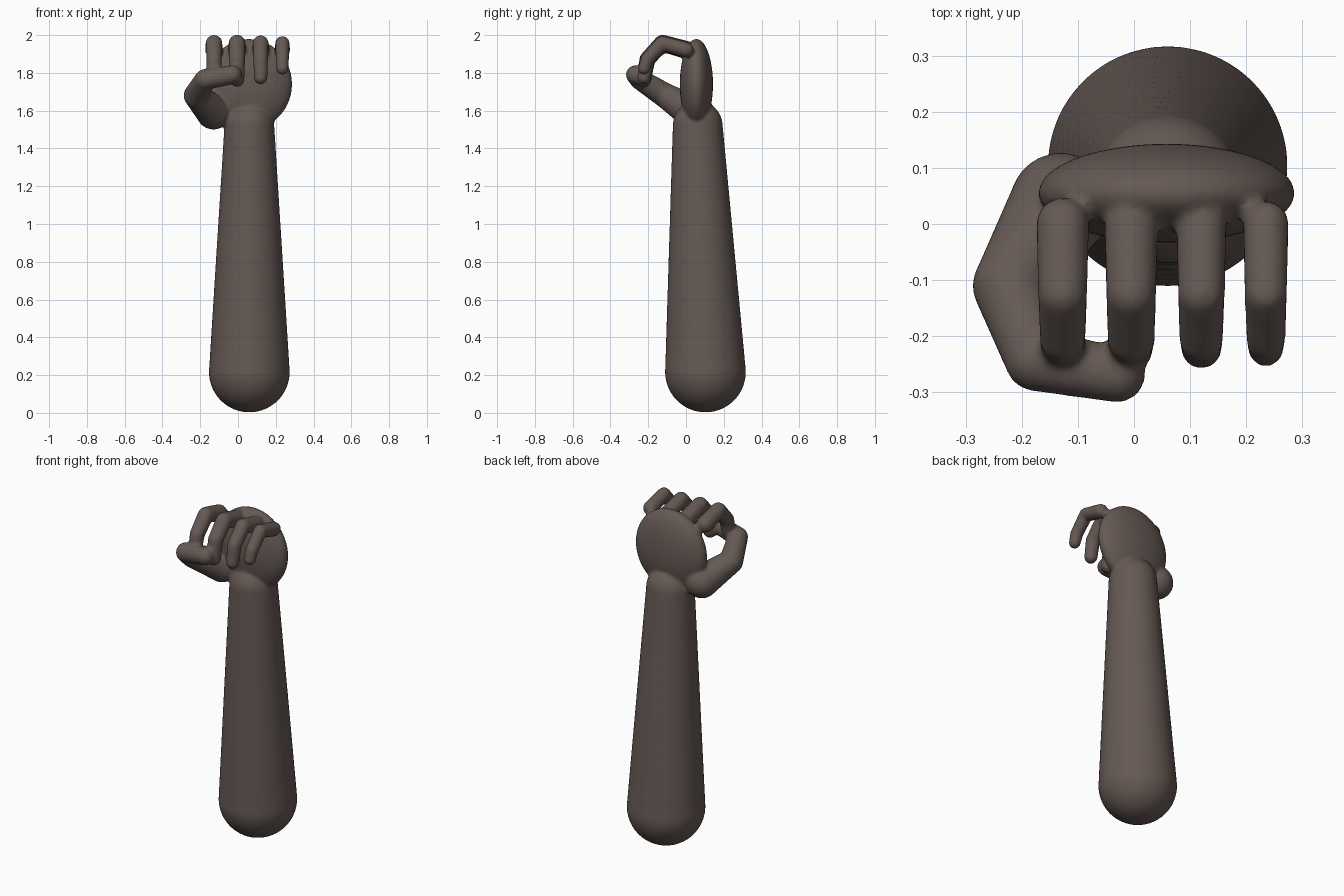
import bpy, bmesh
from mathutils import Vector, Matrix

if "Cube" in bpy.data.objects:
    bpy.data.objects.remove(bpy.data.objects["Cube"])

bm = bmesh.new()


def ball(center, radii):
    m = Matrix.Translation(center) @ Matrix.Diagonal((*radii, 1))
    bmesh.ops.create_uvsphere(bm, u_segments=48, v_segments=32, radius=1, matrix=m)


def limb(joints):
    """Chain of tapered segments with a ball at every joint: (x, y, z, radius)."""
    for x, y, z, r in joints:
        ball((x, y, z), (r, r, r))
    for a, b in zip(joints, joints[1:]):
        p, q = Vector(a[:3]), Vector(b[:3])
        d = q - p
        rot = Vector((0, 0, 1)).rotation_difference(d).to_matrix().to_4x4()
        bmesh.ops.create_cone(bm, cap_ends=True, segments=48, radius1=a[3], radius2=b[3],
                              depth=d.length, matrix=Matrix.Translation((p + q) / 2) @ rot)


# forearm with rounded elbow end and wrist
limb([(0.06, 0.103, 0.217, 0.214), (0.06, 0.062, 1.52, 0.132)])

# flattened palm
ball((0.058, 0.055, 1.74), (0.229, 0.088, 0.24))

# thumb, curling round to meet the fingers
limb([(-0.13, 0.035, 1.592, 0.092), (-0.222, -0.11, 1.68, 0.066),
      (-0.175, -0.243, 1.765, 0.055), (-0.03, -0.268, 1.79, 0.05)])

# four curled fingers: x, tip height, radius
for x, tip, r in [(-0.127, 1.80, 0.044), (-0.005, 1.765, 0.045),
                  (0.12, 1.775, 0.042), (0.235, 1.822, 0.038)]:
    limb([(x, 0.0, 1.922, r + 0.003), (x, -0.125, 1.957, r),
          (x, -0.205, 1.872, r - 0.003), (x, -0.222, tip, r - 0.006)])

mesh = bpy.data.meshes.new("hand_and_forearm")
bm.to_mesh(mesh)
bm.free()
arm = bpy.data.objects.new("hand_and_forearm", mesh)
bpy.context.collection.objects.link(arm)

# fuse the parts into one softly blended skin
remesh = arm.modifiers.new("fuse", 'REMESH')
remesh.mode = 'VOXEL'
remesh.voxel_size = 0.009
remesh.use_smooth_shade = True
soften = arm.modifiers.new("soften", 'SMOOTH')
soften.factor = 0.5
soften.iterations = 5

mat = bpy.data.materials.new("brown_skin")
mat.diffuse_color = (0.13, 0.10, 0.088, 1)
mat.use_nodes = True
mat.node_tree.nodes["Principled BSDF"].inputs["Base Color"].default_value = mat.diffuse_color
mesh.materials.append(mat)
